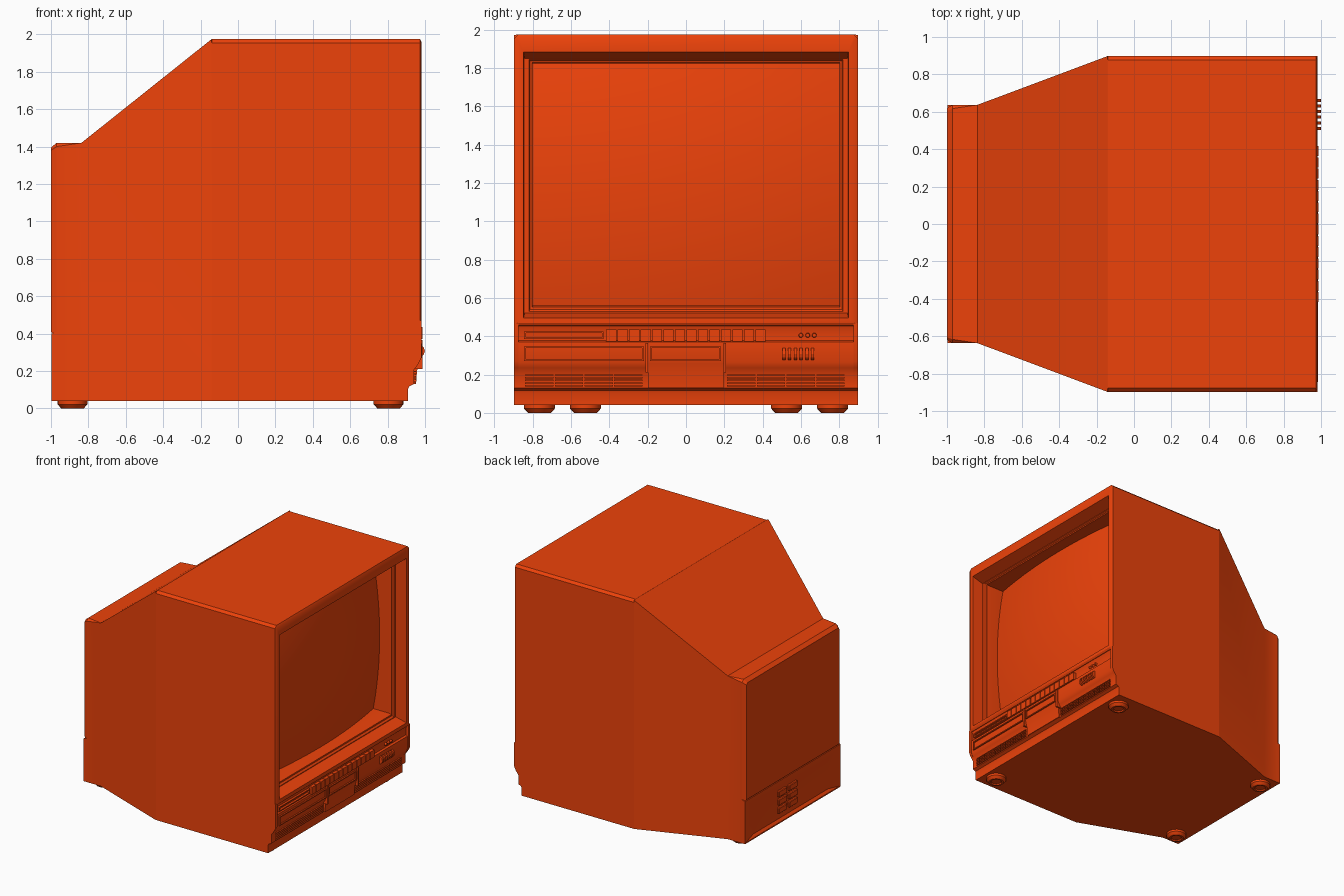
import bpy, bmesh, math

if "Cube" in bpy.data.objects:
    bpy.data.objects.remove(bpy.data.objects["Cube"])

mat = bpy.data.materials.new("orange_plastic")
mat.diffuse_color = (0.85, 0.055, 0.003, 1)
mat.use_nodes = True
mat.node_tree.nodes["Principled BSDF"].inputs["Base Color"].default_value = mat.diffuse_color


def finish(name, bm, recalc=True, angle=28):
    bmesh.ops.remove_doubles(bm, verts=bm.verts, dist=1e-5)
    if recalc:
        bmesh.ops.recalc_face_normals(bm, faces=bm.faces)
    for f in bm.faces:
        f.smooth = True
    me = bpy.data.meshes.new(name)
    bm.to_mesh(me)
    bm.free()
    me.set_sharp_from_angle(angle=math.radians(angle))
    ob = bpy.data.objects.new(name, me)
    bpy.context.collection.objects.link(ob)
    me.materials.append(mat)
    return ob


def loft(name, rings, cap_start=False, cap_end=False):
    """Rings across x: (x, half width, z low, z high, top chamfer)."""
    bm = bmesh.new()
    loops = []
    for x, w, lo, hi, c in rings:
        pts = [(-w, lo), (w, lo), (w, hi - c), (w - c, hi), (c - w, hi), (-w, hi - c)]
        loops.append([bm.verts.new((x, y, z)) for y, z in pts])
    for a, b in zip(loops, loops[1:]):
        for i in range(6):
            j = (i + 1) % 6
            bm.faces.new((a[i], a[j], b[j], b[i]))
    if cap_start:
        bm.faces.new(loops[0][::-1])
    if cap_end:
        bm.faces.new(loops[-1])
    return finish(name, bm)


def extrude_y(name, profile, y0, y1, angle=28):
    bm = bmesh.new()
    f = bm.faces.new([bm.verts.new((x, y0, z)) for x, z in profile])
    r = bmesh.ops.extrude_face_region(bm, geom=[f])
    vs = [v for v in r["geom"] if isinstance(v, bmesh.types.BMVert)]
    bmesh.ops.translate(bm, verts=vs, vec=(0, y1 - y0, 0))
    return finish(name, bm, angle=angle)


def boxes(name, items, bevel=0):
    """Each item: (x0, x1, y0, y1, z0, z1)."""
    bm = bmesh.new()
    for x0, x1, y0, y1, z0, z1 in items:
        vs = bmesh.ops.create_cube(bm, size=1)["verts"]
        for v in vs:
            v.co = ((x0 + x1) / 2 + v.co.x * (x1 - x0),
                    (y0 + y1) / 2 + v.co.y * (y1 - y0),
                    (z0 + z1) / 2 + v.co.z * (z1 - z0))
    if bevel:
        bmesh.ops.bevel(bm, geom=bm.edges[:], offset=bevel, segments=1, affect='EDGES')
    return finish(name, bm)


def frame(x0, x1, y0, y1, z0, z1, t):
    return [(x0, x1, y0, y1, z0, z0 + t), (x0, x1, y0, y1, z1 - t, z1),
            (x0, x1, y0, y0 + t, z0 + t, z1 - t), (x0, x1, y1 - t, y1, z0 + t, z1 - t)]


# Cabinet shell: narrow rear, sloping shoulders, wide front
loft("cabinet", [(-0.97, 0.637, 0.04, 1.42, 0.02), (-0.837, 0.637, 0.04, 1.42, 0.0),
                 (-0.143, 0.897, 0.04, 1.973, 0.0), (-0.14, 0.897, 0.04, 1.975, 0.02),
                 (0.91, 0.897, 0.04, 1.975, 0.02)], cap_start=True)
# Chamfered upper back and recessed lower back
loft("back_cover", [(-1.0, 0.62, 0.41, 1.395, 0.015), (-0.97, 0.637, 0.38, 1.42, 0.02)],
     cap_start=True)
loft("lower_back", [(-0.97, 0.637, 0.04, 0.41, 0), (-0.998, 0.637, 0.04, 0.40, 0),
                    (-0.998, 0.625, 0.05, 0.39, 0), (-0.98, 0.50, 0.07, 0.33, 0)],
     cap_end=True)
boxes("rear_sockets", [(-0.998, -0.97, y, y + 0.11, z, z + 0.05)
                       for y in (-0.07, 0.07) for z in (0.12, 0.19, 0.26)], 0.005)

# Bezel stepping inwards to the screen
loft("bezel", [(0.91, 0.897, 0.45, 1.975, 0.02), (0.973, 0.897, 0.455, 1.975, 0.02),
               (0.982, 0.88, 0.47, 1.958, 0.01), (0.982, 0.848, 0.495, 1.885, 0),
               (0.885, 0.842, 0.522, 1.85, 0), (0.885, 0.82, 0.528, 1.845, 0),
               (0.872, 0.815, 0.54, 1.838, 0), (0.872, 0.803, 0.552, 1.828, 0),
               (0.85, 0.80, 0.56, 1.825, 0), (0.695, 0.80, 0.56, 1.825, 0)])

# Bulging picture tube
bm = bmesh.new()
n = 20
g = [[None] * (n + 1) for _ in range(n + 1)]
for i in range(n + 1):
    for j in range(n + 1):
        u, v = 2 * i / n - 1, 2 * j / n - 1
        g[i][j] = bm.verts.new((0.835 - 0.07 * u * u - 0.06 * v * v,
                                0.80 * u, 1.1925 + 0.6325 * v))
for i in range(n):
    for j in range(n):
        bm.faces.new((g[i][j], g[i + 1][j], g[i + 1][j + 1], g[i][j + 1]))
finish("screen", bm, recalc=False)

# Control panel with side cheeks
base = [(0.94, 0.205), (0.94, 0.13), (0.915, 0.118), (0.91, 0.105), (0.91, 0.04), (0.88, 0.04)]
extrude_y("control_panel", [(0.88, 0.475), (0.978, 0.475), (0.958, 0.432), (0.958, 0.378),
                            (0.973, 0.37), (0.973, 0.265), (0.96, 0.235)] + base,
          -0.875, 0.875, 40)
for s in (-1, 1):
    extrude_y("panel_cheek", [(0.88, 0.47), (0.98, 0.47), (0.98, 0.27), (0.962, 0.235)] + base,
              s * 0.875, s * 0.897, 40)

# Row of push buttons, tray and indicator lamps
boxes("buttons", [(0.95, 0.986, -0.417 + k * 0.06, -0.364 + k * 0.06, 0.372, 0.434)
                  for k in range(14)])
boxes("slot_trim", frame(0.95, 0.976, -0.845, -0.43, 0.385, 0.425, 0.009))
bm = bmesh.new()
for y in (0.60, 0.635, 0.67):
    vs = bmesh.ops.create_cone(bm, cap_ends=True, segments=12, radius1=0.013,
                               radius2=0.01, depth=0.02)["verts"]
    for v in vs:
        x, yy, z = v.co
        v.co = (0.964 + z, y + x, 0.405 + yy)
finish("indicator_lamps", bm)

# Two flap doors with raised rims, and divider bars
boxes("door_rims", frame(0.96, 0.984, -0.845, -0.22, 0.27, 0.347, 0.009)
      + frame(0.96, 0.984, -0.188, 0.182, 0.27, 0.347, 0.009))
boxes("door_dividers", [(0.93, 0.986, y, y + 0.014, 0.21, 0.365) for y in (-0.212, 0.195)])
extrude_y("door_surround", [(0.93, 0.26), (0.973, 0.26), (0.957, 0.2),
                            (0.952, 0.13), (0.93, 0.13)], -0.198, 0.195, 40)

# Rounded slider knobs at the right
knob = [(0.965 + 0.034 * math.sin(a), 0.307 + 0.034 * math.cos(a))
        for a in [math.pi * k / 6 for k in range(7)]]
for k in range(6):
    y = 0.503 + k * 0.03
    extrude_y("slider_knob", knob, y, y + 0.016)

# Speaker grille slats
boxes("speaker_grille", [(0.93, 0.951, y + c * 0.155, y + c * 0.155 + 0.148, z, z + 0.007)
                         for y in (-0.84, 0.215) for c in range(4)
                         for z in [0.138 + r * 0.014 for r in range(5)]])

# Turned feet
for x, y in ((0.805, 0.765), (-0.885, 0.525)):
    for s in (-1, 1):
        bm = bmesh.new()
        rings = []
        for r, z in ((0.08, 0.045), (0.08, 0.022), (0.06, 0.0), (0.045, 0.0), (0.04, 0.01)):
            rings.append([bm.verts.new((x + r * math.cos(k * math.pi / 10),
                                        s * y + r * math.sin(k * math.pi / 10), z))
                          for k in range(20)])
        for a, b in zip(rings, rings[1:]):
            for k in range(20):
                m = (k + 1) % 20
                bm.faces.new((a[k], a[m], b[m], b[k]))
        bm.faces.new(rings[0])
        bm.faces.new(rings[-1])
        finish("foot", bm)
